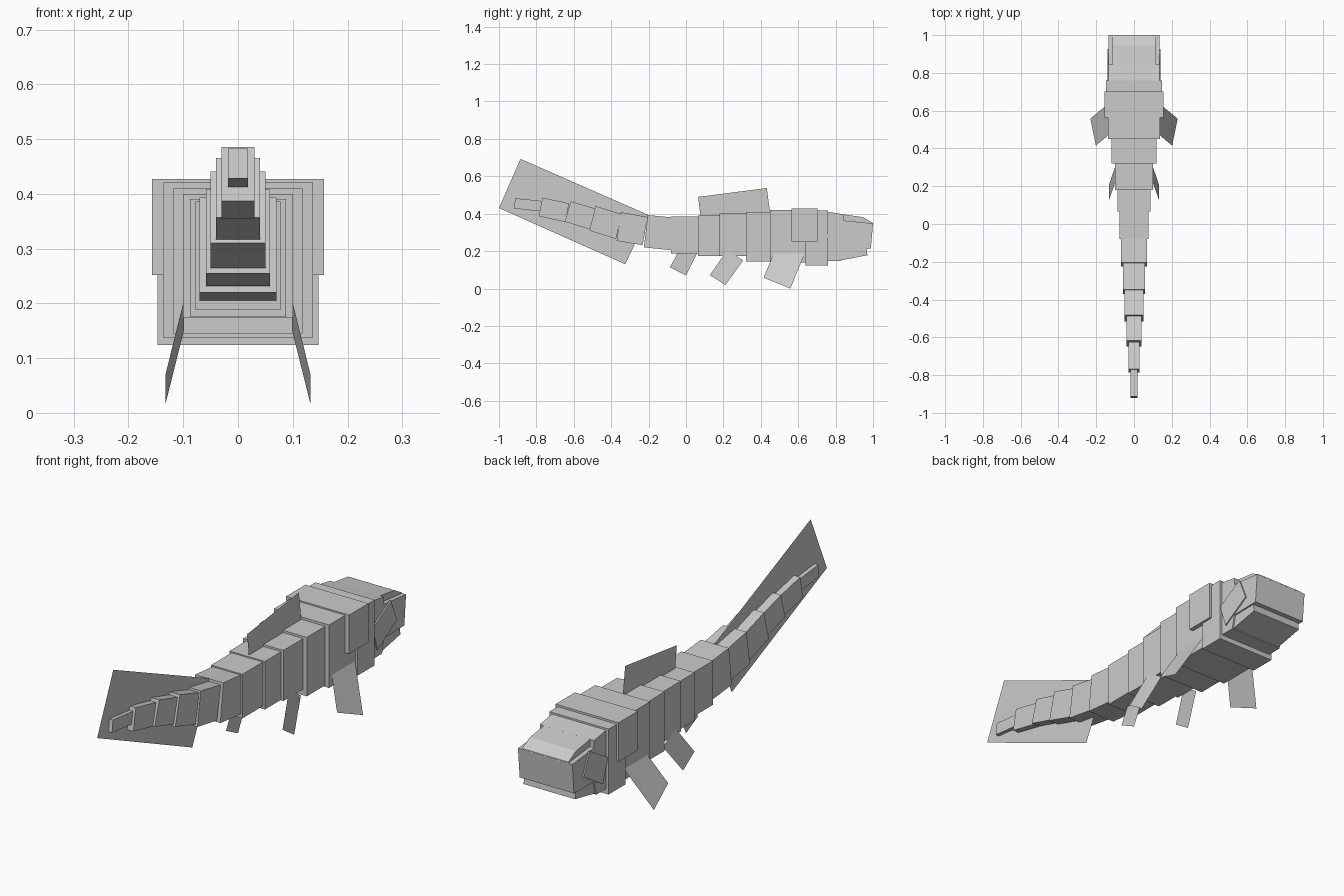
import bpy


def mesh(name, verts, faces):
    me = bpy.data.meshes.new(name)
    me.from_pydata(verts, [], faces)
    me.update()
    ob = bpy.data.objects.new(name, me)
    bpy.context.collection.objects.link(ob)
    return ob


def prism(name, profile, x0, x1):
    """Extrude a (y, z) side profile from x0 to x1."""
    n = len(profile)
    verts = [(x0, y, z) for y, z in profile] + [(x1, y, z) for y, z in profile]
    faces = [tuple(range(n))[::-1], tuple(range(n, 2 * n))]
    faces += [(i, (i + 1) % n, (i + 1) % n + n, i + n) for i in range(n)]
    return mesh(name, verts, faces)


def segment(name, half, rear_top, front_top, front_low, rear_low):
    return prism(name, [rear_low, front_low, front_top, rear_top], -half, half)


def block(name, half, y0, y1, z0, z1):
    return segment(name, half, (y0, z1), (y1, z1), (y1, z0), (y0, z0))


def fin(name, points):
    return mesh(name, points, [tuple(range(len(points)))])


# Tilted tail segments, tip first
tail = [
    (0.018, (-0.913, 0.483), (-0.77, 0.468), (-0.782, 0.413), (-0.92, 0.428)),
    (0.030, (-0.768, 0.486), (-0.625, 0.455), (-0.645, 0.355), (-0.787, 0.387)),
    (0.040, (-0.617, 0.466), (-0.482, 0.427), (-0.515, 0.317), (-0.648, 0.357)),
    (0.050, (-0.483, 0.441), (-0.345, 0.398), (-0.374, 0.265), (-0.517, 0.310)),
    (0.058, (-0.347, 0.408), (-0.205, 0.382), (-0.232, 0.232), (-0.371, 0.255)),
    (0.070, (-0.205, 0.393), (-0.07, 0.380), (-0.075, 0.205), (-0.225, 0.220)),
]
for i, (half, *pts) in enumerate(tail):
    segment(f"tail_segment_{i + 1}", half, *pts)

# Straight body segments up to the neck
body = [
    (0.078, -0.08, 0.07, 0.188, 0.386),
    (0.088, 0.065, 0.19, 0.175, 0.391),
    (0.100, 0.18, 0.33, 0.173, 0.400),
    (0.118, 0.32, 0.46, 0.145, 0.410),
    (0.137, 0.45, 0.65, 0.138, 0.421),
]
for i, dims in enumerate(body):
    block(f"body_segment_{i + 1}", *dims)
block("shoulder_plate", 0.157, 0.565, 0.702, 0.252, 0.427)
block("gill_collar", 0.147, 0.64, 0.76, 0.124, 0.418)

# Head: skull, snout, narrower brow and lower jaw
prism("skull", [(0.75, 0.147), (0.83, 0.147), (0.845, 0.215), (0.845, 0.396), (0.75, 0.412)],
      -0.135, 0.135)
prism("upper_jaw", [(0.83, 0.21), (0.988, 0.213), (1.0, 0.348), (0.83, 0.365)], -0.135, 0.135)
prism("brow", [(0.83, 0.355), (1.0, 0.345), (0.998, 0.352), (0.945, 0.382), (0.83, 0.398)],
      -0.115, 0.115)
prism("lower_jaw", [(0.81, 0.147), (0.97, 0.178), (0.965, 0.218), (0.82, 0.218)], -0.128, 0.128)

# Fins on the centre plane
fin("tail_fin", [(0, -0.885, 0.693), (0, -1.0, 0.43), (0, -0.325, 0.13), (0, -0.2, 0.393)])
fin("dorsal_fin", [(0, 0.065, 0.49), (0, 0.432, 0.537), (0, 0.45, 0.40), (0, 0.08, 0.365)])
fin("anal_fin", [(0, -0.085, 0.113), (0, 0.0, 0.07), (0, 0.065, 0.20), (0, -0.02, 0.24)])

# Paired fins and cheek plates
for side, s in (("left", -1), ("right", 1)):
    fin(f"{side}_pectoral_fin", [(s * (0.231 - 0.5 * z), y, z) for y, z in
                                 ((0.64, 0.20), (0.558, 0.0), (0.415, 0.058), (0.495, 0.25))])
    fin(f"{side}_pelvic_fin", [(s * 0.099, 0.22, 0.205), (s * 0.099, 0.305, 0.15),
                               (s * 0.132, 0.21, 0.018), (s * 0.132, 0.128, 0.072)])
    prism(f"{side}_cheek_plate", [(0.885, 0.365), (0.755, 0.288), (0.79, 0.18), (0.927, 0.263)],
          *sorted((s * 0.133, s * 0.141)))
